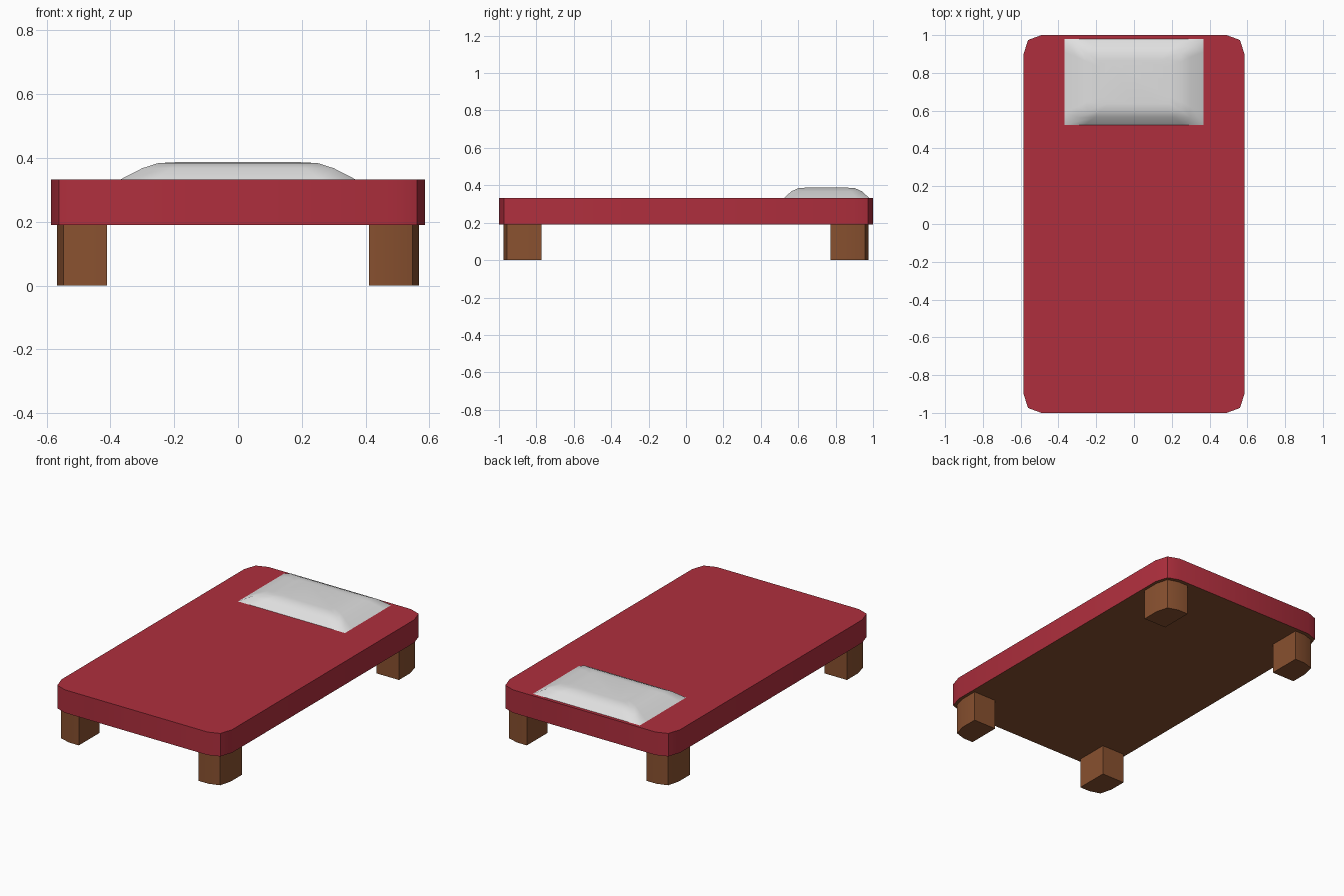
import bpy, bmesh, math

if "Cube" in bpy.data.objects:
    bpy.data.objects.remove(bpy.data.objects["Cube"])


def material(name, color):
    m = bpy.data.materials.new(name)
    m.diffuse_color = (*color, 1)
    m.use_nodes = True
    m.node_tree.nodes["Principled BSDF"].inputs["Base Color"].default_value = m.diffuse_color
    return m


RED = material("red blanket", (0.43, 0.028, 0.047))
BROWN = material("brown wood", (0.25, 0.082, 0.029))
WHITE = material("white pillow", (0.74, 0.74, 0.74))


def loft(name, rings, mats, angle):
    """Join equal-length point rings from bottom to top and cap both ends."""
    bm = bmesh.new()
    loops = [[bm.verts.new(p) for p in ring] for ring in rings]
    for a, b in zip(loops, loops[1:]):
        for i in range(len(a)):
            j = (i + 1) % len(a)
            bm.faces.new((a[i], a[j], b[j], b[i]))
    bm.faces.new(loops[-1])
    bm.faces.new(loops[0][::-1])
    bmesh.ops.recalc_face_normals(bm, faces=bm.faces)
    me = bpy.data.meshes.new(name)
    bm.to_mesh(me)
    bm.free()
    ob = bpy.data.objects.new(name, me)
    bpy.context.collection.objects.link(ob)
    for m in mats:
        me.materials.append(m)
    bpy.ops.object.select_all(action='DESELECT')
    ob.select_set(True)
    bpy.context.view_layer.objects.active = ob
    bpy.ops.object.shade_smooth_by_angle(angle=math.radians(angle))
    return ob


def prism(name, outline, z0, z1, mats):
    return loft(name, [[(x, y, z) for x, y in outline] for z in (z0, z1)], mats, 30)


# Mattress with clipped corners and a wooden underside
corner = [(0.586, 0.895), (0.561, 0.974), (0.49, 1.0)]
outline = []
for sx, sy in ((1, 1), (-1, 1), (-1, -1), (1, -1)):
    pts = corner if sx * sy > 0 else corner[::-1]
    outline += [(sx * x, sy * y) for x, y in pts]
mattress = prism("mattress", outline, 0.19, 0.333, [RED, BROWN])
for f in mattress.data.polygons:
    f.material_index = 1 if f.normal.z < -0.5 else 0

# Four legs, rounded on the outer corner
leg = [(0.411, 0.772), (0.567, 0.772), (0.567, 0.88), (0.547, 0.956),
       (0.48, 0.977), (0.411, 0.977)]
for sx, side in ((-1, "left"), (1, "right")):
    for sy, end in ((-1, "front"), (1, "back")):
        prism(f"{end}_{side}_leg", [(sx * x, sy * y) for x, y in leg],
              0, 0.19, [BROWN])

# Pillow: rectangular rings rising to a flat top
profile = [(0.37, 0.228, 0.332), (0.30, 0.188, 0.368),
           (0.25, 0.152, 0.384), (0.19, 0.115, 0.387)]
rings = []
for hx, hy, z in profile:
    ring = []
    for sx, sy, dx, dy in ((1, 1, -1, 0), (-1, 1, 0, -1), (-1, -1, 1, 0), (1, -1, 0, 1)):
        for t in (0, 0.15, 0.5, 0.85):
            ring.append((hx * (sx + 2 * t * dx), 0.752 + hy * (sy + 2 * t * dy), z))
    rings.append(ring)
loft("pillow", rings, [WHITE], 75)
